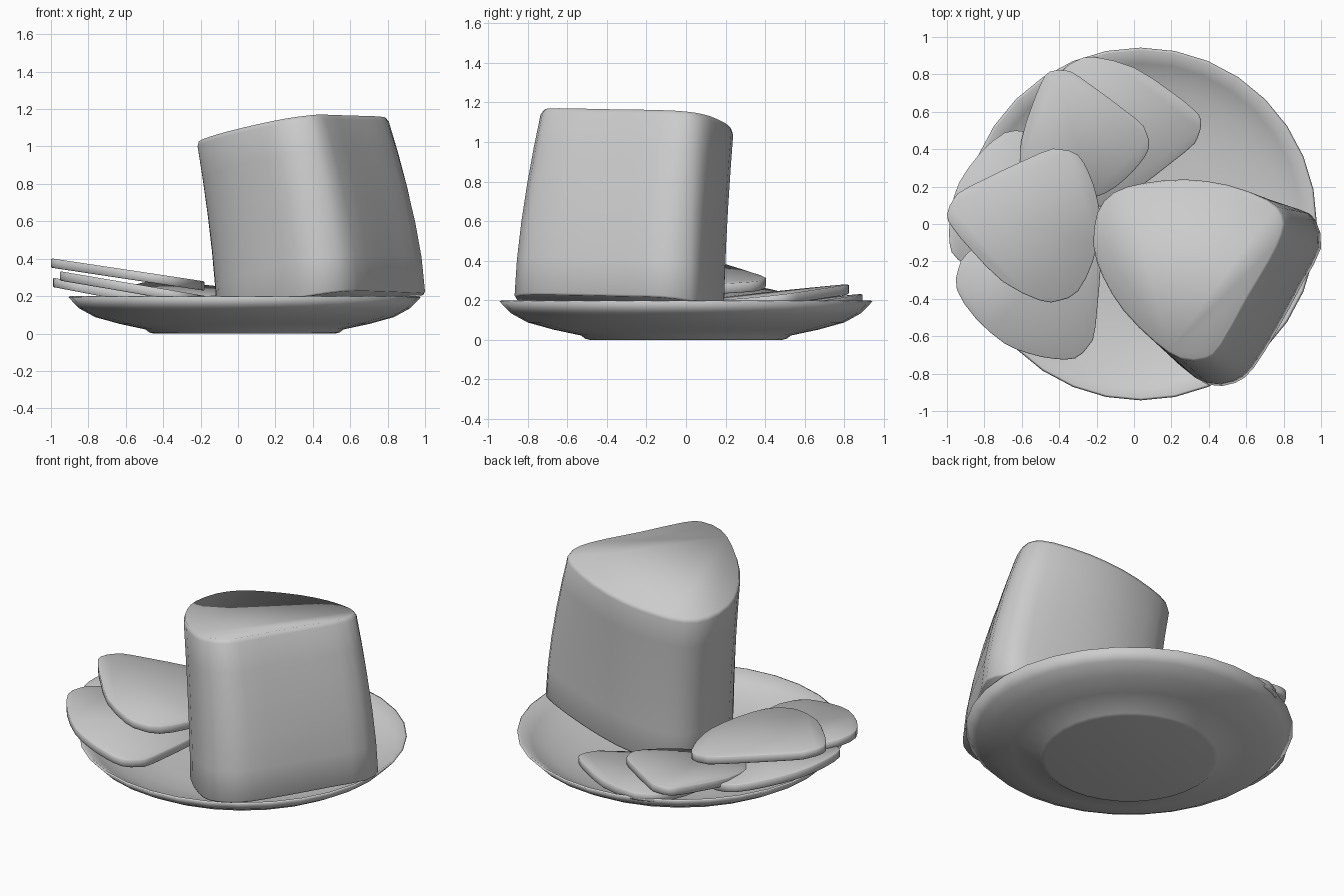
import bpy, bmesh
from math import cos, sin, pi, radians
from mathutils import Vector

if "Cube" in bpy.data.objects:
    bpy.data.objects.remove(bpy.data.objects["Cube"])


def finish(name, bm):
    bmesh.ops.recalc_face_normals(bm, faces=bm.faces[:])
    for f in bm.faces:
        f.smooth = True
    mesh = bpy.data.meshes.new(name)
    bm.to_mesh(mesh)
    bm.free()
    obj = bpy.data.objects.new(name, mesh)
    bpy.context.collection.objects.link(obj)
    return obj


def loft(name, rings):
    """Skin a stack of equal-length rings and cap both ends."""
    bm = bmesh.new()
    vs = [[bm.verts.new(p) for p in ring] for ring in rings]
    n = len(vs[0])
    for a, b in zip(vs, vs[1:]):
        for i in range(n):
            j = (i + 1) % n
            bm.faces.new((a[i], a[j], b[j], b[i]))
    bm.faces.new(vs[0])
    bm.faces.new(vs[-1])
    return finish(name, bm)


def smooth_loop(points):
    """Double a closed outline's points along a smooth curve."""
    pts = [Vector(p) for p in points]
    n, out = len(pts), []
    for i in range(n):
        a, b, c, d = pts[i - 1], pts[i], pts[(i + 1) % n], pts[(i + 2) % n]
        out += [tuple(b), tuple((b + c) * 0.5625 - (a + d) * 0.0625)]
    return out


# Plate: lathed profile (radius, height), underside to inside
profile = [(0.485, 0), (0.51, 0.006), (0.53, 0.022), (0.67, 0.052),
           (0.80, 0.088), (0.885, 0.135), (0.943, 0.195), (0.93, 0.2),
           (0.86, 0.15), (0.75, 0.105), (0.60, 0.07), (0.45, 0.055)]
SEG = 32
loft("plate", [[(0.035 + r * cos(2 * pi * i / SEG), r * sin(2 * pi * i / SEG), z)
                for i in range(SEG)] for r, z in profile])

# Leaning wedge block: matching outline points (top x, y, bottom x, y)
outline = smooth_loop([
    (-.22, -.12, -.11, -.13), (-.20, .06, -.10, .03), (-.11, .17, -.02, .13),
    (.05, .22, .14, .18), (.27, .24, .36, .19), (.50, .21, .62, .15),
    (.71, .13, .88, .08), (.79, .05, .97, .02), (.79, -.05, 1.0, -.13),
    (.72, -.20, .90, -.32), (.60, -.40, .77, -.56), (.46, -.65, .64, -.77),
    (.38, -.72, .54, -.85), (.25, -.72, .40, -.86), (.11, -.63, .25, -.76),
    (-.06, -.46, .05, -.55), (-.17, -.28, -.07, -.33)])


def block_ring(t, inset=1.0):
    ring = []
    k = t ** 1.5
    for tx, ty, bx, by in outline:
        x, y = bx + (tx - bx) * k, by + (ty - by) * k
        x, y = 0.3 + (x - 0.3) * inset, -0.22 + (y + 0.22) * inset
        ring.append((x, y, 0.064 + 0.139 * x - 0.098 * y + 0.98 * t))
    return ring


loft("wedge_block", [block_ring(0, 0.99), block_ring(0.01), block_ring(0.2),
                     block_ring(0.4), block_ring(0.6), block_ring(0.8),
                     block_ring(0.975), block_ring(1, 0.98)])

# Rounded triangular slices, narrow tip towards local -x
pick = smooth_loop([
    (-.50, .05), (-.46, .14), (-.38, .20), (0, .38), (.10, .40), (.20, .37),
    (.26, .27), (.30, .15), (.32, 0), (.28, -.20), (.20, -.36), (.10, -.41),
    (0, -.41), (-.20, -.31), (-.37, -.14), (-.47, -.02)])


def pick_slice(name, cx, cy, deg, size, z, sx, sy, thick=0.05):
    """z is the top height at the centre; sx and sy are the slopes."""
    c, s = cos(radians(deg)) * size, sin(radians(deg)) * size
    rings = []
    for drop, k in ((thick, 0.985), (thick * 0.9, 1), (thick * 0.1, 1), (0, 0.985)):
        ring = []
        for u, v in pick:
            dx, dy = k * (u * c - v * s), k * (u * s + v * c)
            ring.append((cx + dx, cy + dy, z + sx * dx + sy * dy - drop))
        rings.append(ring)
    return loft(name, rings)


pick_slice("slice_top", -.50, 0, 0, 1, .327, -.15, 0)
pick_slice("slice_front", -.535, -.36, -120, 1, .262, -.17, 0)
pick_slice("slice_left", -.655, .095, 156, .96, .235, -.19, 0)
pick_slice("slice_back", -.285, .41, -62, .87, .232, -.03, .11)
pick_slice("slice_far_back", -.13, .50, 192, .98, .183, -.02, .12)
